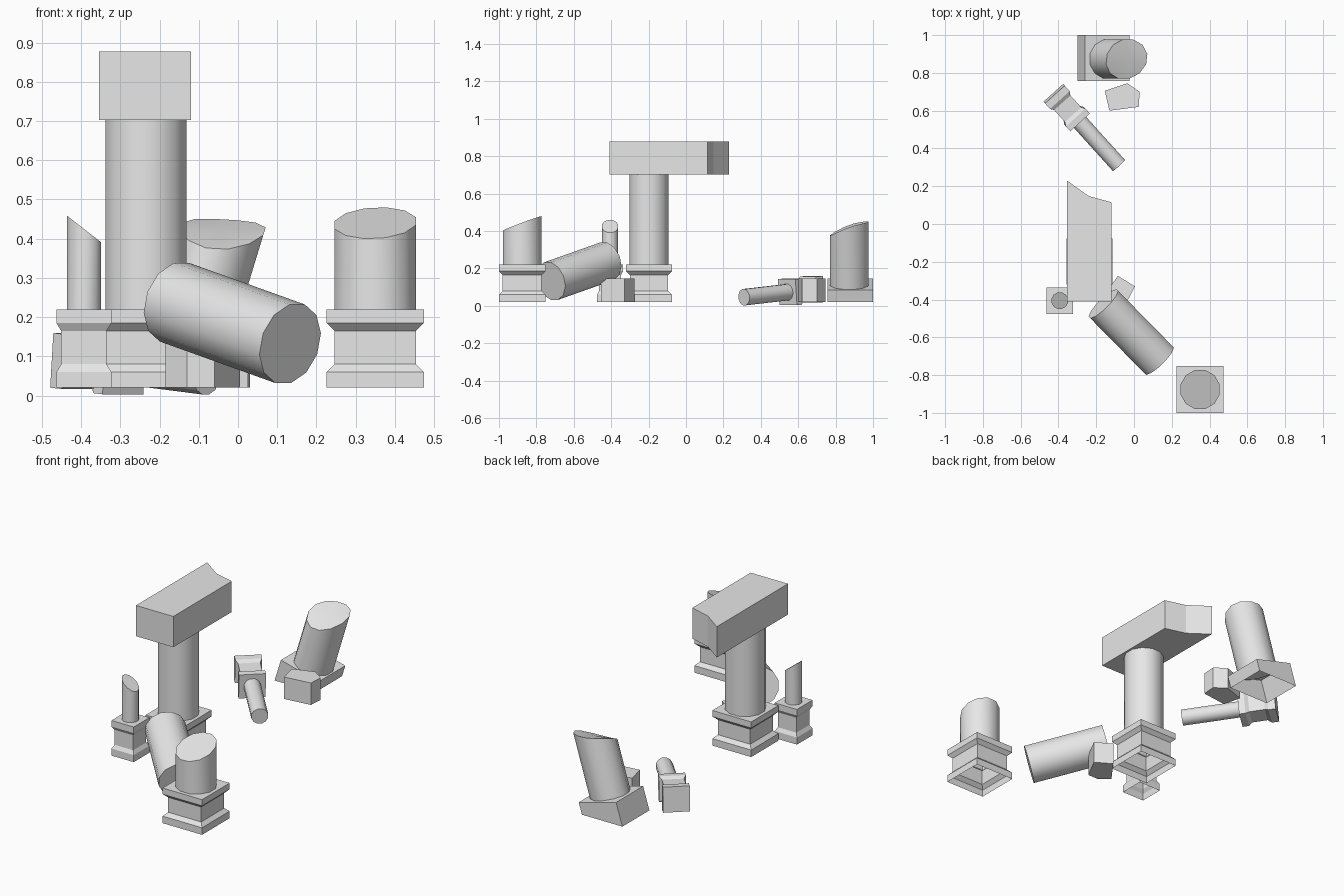
import bpy, bmesh, math
from mathutils import Vector, Matrix

cube = bpy.data.objects.get("Cube")
if cube:
    bpy.data.objects.remove(cube, do_unlink=True)

stone = bpy.data.materials.new("grey_stone")
stone.use_nodes = True
stone.diffuse_color = (0.8, 0.8, 0.8, 1)
stone.node_tree.nodes["Principled BSDF"].inputs["Base Color"].default_value = (0.8, 0.8, 0.8, 1)

Y, Z = Vector((0, 1, 0)), Vector((0, 0, 1))
BIG, SMALL = 0.107, 0.045          # shaft radii
SIDES = 12


def finish(name, bm, matrix=Matrix(), smooth=False):
    bm.transform(matrix)
    bmesh.ops.recalc_face_normals(bm, faces=bm.faces)
    mesh = bpy.data.meshes.new(name)
    bm.to_mesh(mesh)
    bm.free()
    mesh.materials.append(stone)
    obj = bpy.data.objects.new(name, mesh)
    bpy.context.collection.objects.link(obj)
    if smooth:
        bpy.ops.object.select_all(action='DESELECT')
        obj.select_set(True)
        bpy.context.view_layer.objects.active = obj
        bpy.ops.object.shade_smooth_by_angle(angle=math.radians(40))
    return obj


def frame(origin, axis):
    """Matrix whose z runs along the axis."""
    d = Vector(axis).normalized()
    side = (Y.cross(d) if d.z > 0.5 else d.cross(Z)).normalized()
    m = Matrix((side, d.cross(side), d)).transposed().to_4x4()
    m.translation = Vector(origin)
    return m


def bridge(bm, low, high):
    n = len(low)
    for i in range(n):
        j = (i + 1) % n
        bm.faces.new((low[i], low[j], high[j], high[i]))


def shaft(name, matrix, radius, length, slope_x=0, slope_y=0, wave=0):
    """Round shaft with a slanted or wavy broken top."""
    bm = bmesh.new()
    low, high = [], []
    for i in range(SIDES):
        a = math.tau * (i + 0.5) / SIDES
        c, s = math.cos(a), math.sin(a)
        top = length + slope_x * c + slope_y * s + wave * math.cos(2 * a)
        low.append(bm.verts.new((radius * c, radius * s, 0)))
        high.append(bm.verts.new((radius * c, radius * s, top)))
    bridge(bm, low, high)
    bm.faces.new(low)
    tip = bm.verts.new((0, 0, length))
    for i in range(SIDES):
        bm.faces.new((high[i], high[(i + 1) % SIDES], tip))
    return finish(name, bm, matrix, smooth=True)


def pedestal(name, matrix, half, inset, closed=False):
    """Square plinth: foot, waist and top slab, 0.2 tall."""
    waist = half - inset
    profile = [(half, 0), (half, 0.04), (waist, 0.06), (waist, 0.145), (half, 0.165), (half, 0.2)]
    bm = bmesh.new()
    rings = [[bm.verts.new((w * x, w * y, z)) for x, y in ((-1, -1), (1, -1), (1, 1), (-1, 1))]
             for w, z in profile]
    for low, high in zip(rings, rings[1:]):
        bridge(bm, low, high)
    bm.faces.new(rings[-1])
    if closed:
        bm.faces.new(rings[0])
    return finish(name, bm, matrix)


def prism(name, outline, thickness, matrix=Matrix(), base=True):
    """Outline in the xy plane raised along z."""
    bm = bmesh.new()
    low = [bm.verts.new((x, y, 0)) for x, y in outline]
    high = [bm.verts.new((x, y, thickness)) for x, y in outline]
    bridge(bm, low, high)
    bm.faces.new(high)
    if base:
        bm.faces.new(low)
    return finish(name, bm, matrix)


# Standing columns: name, x, y, plinth half, waist inset, radius, length, slopes
for name, x, y, half, inset, r, length, sx, sy in (
        ("front_column", 0.35, -0.876, 0.124, 0.02, BIG, 0.22, 0.005, 0.04),
        ("tall_column", -0.235, -0.198, 0.122, 0.02, BIG, 0.483, 0, 0),
        ("small_column", -0.393, -0.406, 0.07, 0.012, SMALL, 0.205, -0.035, 0)):
    pedestal(name + "_plinth", Matrix.Translation((x, y, 0.02)), half, inset)
    shaft(name + "_shaft", Matrix.Translation((x, y, 0.22)), r, length, sx, sy)

# Lintel with a broken rear end
prism("lintel", [(-0.355, -0.41), (-0.12, -0.41), (-0.12, 0.115), (-0.24, 0.148), (-0.355, 0.23)],
      0.175, Matrix.Translation((0, 0, 0.703)))

# Fallen large shaft
far, near = Vector((-0.162, -0.422, 0.238)), Vector((0.133, -0.722, 0.132))
shaft("fallen_shaft", frame(far, near - far), BIG, (near - far).length)

# Fallen small column with its plinth
foot, tip = Vector((-0.423, 0.69, 0.09)), Vector((-0.08, 0.31, 0.046))
fallen = frame(foot, tip - foot)
pedestal("fallen_column_plinth", fallen, 0.07, 0.012, closed=True)
shaft("fallen_column_shaft", fallen @ Matrix.Translation((0, 0, 0.2)), SMALL,
      (tip - foot).length - 0.2)

# Leaning column on a sunken, tipped block
bm = bmesh.new()
section = [(-0.30, 0.02), (-0.045, 0.02), (-0.025, 0.085), (-0.26, 0.147)]
front, back = [[bm.verts.new((x, y, z)) for x, z in section] for y in (0.757, 1.0)]
bm.faces.new(front)
bm.faces.new(back)
for i in (1, 2, 3):
    j = (i + 1) % 4
    bm.faces.new((front[i], front[j], back[j], back[i]))
finish("leaning_column_block", bm)
shaft("leaning_column_shaft", frame((-0.138, 0.873, 0.1), (0.292, 0, 0.956)), BIG, 0.333,
      0.026, 0.04, 0.008)

# Loose stone fragments
prism("front_fragment", [(-0.085, -0.275), (-0.185, -0.41), (-0.13, -0.455), (-0.06, -0.455),
                         (0.005, -0.33)], 0.125, Matrix.Translation((0, 0, 0.02)))
prism("rear_fragment", [(-0.155, 0.705), (-0.13, 0.60), (0.025, 0.62), (0.03, 0.70),
                        (-0.035, 0.745)], 0.125, Matrix.Translation((0, 0, 0.02)))
